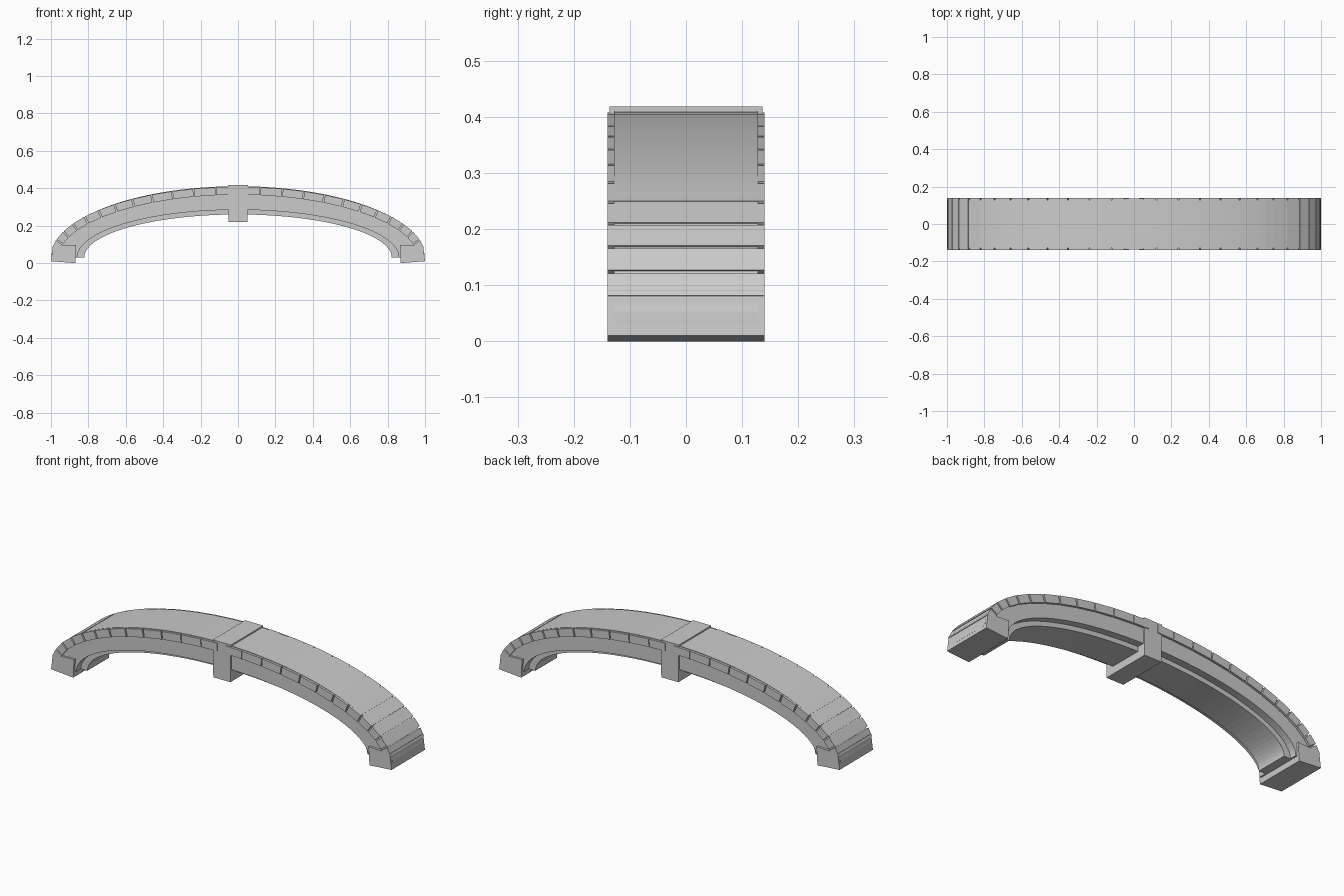
import bpy, bmesh
from math import sin, cos, radians, hypot

if "Cube" in bpy.data.objects:
    bpy.data.objects.remove(bpy.data.objects["Cube"])

CZ = 0.03                      # springing height of the ellipses


def prism(name, pts, half):
    """Extrude an x/z outline along y, symmetric about y = 0."""
    bm = bmesh.new()
    a = [bm.verts.new((x, -half, z)) for x, z in pts]
    b = [bm.verts.new((x, half, z)) for x, z in pts]
    n = len(pts)
    bm.faces.new(a)
    bm.faces.new(b[::-1])
    for i in range(n):
        j = (i + 1) % n
        bm.faces.new((a[j], a[i], b[i], b[j]))
    bmesh.ops.recalc_face_normals(bm, faces=bm.faces)
    me = bpy.data.meshes.new(name)
    bm.to_mesh(me)
    bm.free()
    ob = bpy.data.objects.new(name, me)
    bpy.context.collection.objects.link(ob)
    return ob


def arch(name, outer, inner, half, segs=52):
    """Half-elliptical ring; outer and inner are (x radius, z radius)."""
    bm = bmesh.new()
    rows = []
    for i in range(segs + 1):
        t = radians(-90 + 180 * i / segs)
        rows.append([bm.verts.new((r[0] * sin(t), y, CZ + r[1] * cos(t)))
                     for r, y in ((outer, -half), (outer, half), (inner, half), (inner, -half))])
    for p, q in zip(rows, rows[1:]):
        for k in range(4):
            m = (k + 1) % 4
            bm.faces.new((p[k], p[m], q[m], q[k]))
    bm.faces.new(rows[0])
    bm.faces.new(rows[-1][::-1])
    bmesh.ops.recalc_face_normals(bm, faces=bm.faces)
    me = bpy.data.meshes.new(name)
    bm.to_mesh(me)
    bm.free()
    ob = bpy.data.objects.new(name, me)
    bpy.context.collection.objects.link(ob)
    return ob


# Main arch band and recessed inner ring
arch("arch_band", (0.998, 0.381), (0.86, 0.255), 0.128)
arch("inner_ring", (0.88, 0.27), (0.822, 0.23), 0.09)


def edge_point(t, side, depth):
    """Point on the outer ellipse, pushed inward along its normal."""
    nx, nz = 0.378 * sin(t), cos(t)
    l = hypot(nx, nz)
    off = 0.008 * sin(t) ** 4 - depth
    return (side * (0.995 * sin(t) + nx / l * off), CZ + 0.378 * cos(t) + nz / l * off)


# Voussoir blocks, with gaps that widen toward the feet
STEP = 90 / 13
for side in (-1, 1):
    for i in range(12):
        gap = 0.15 + 0.075 * i
        t0 = radians(max(i * STEP + gap / 2, 1.5))
        t1 = radians((i + 1) * STEP - gap / 2)
        prism("voussoir", [edge_point(t0, side, 0), edge_point(t1, side, 0),
                           edge_point(t1, side, 0.042), edge_point(t0, side, 0.042)], 0.14)
    # Foot block
    prism("foot_block", [(side * x, z) for x, z in
                         ((0.87, 0.0), (1.0, 0.01), (0.99, 0.092), (0.865, 0.097))], 0.14)

# Keystone
prism("keystone", [(-0.05, 0.22), (0.05, 0.22), (0.053, 0.418), (-0.053, 0.418)], 0.136)
